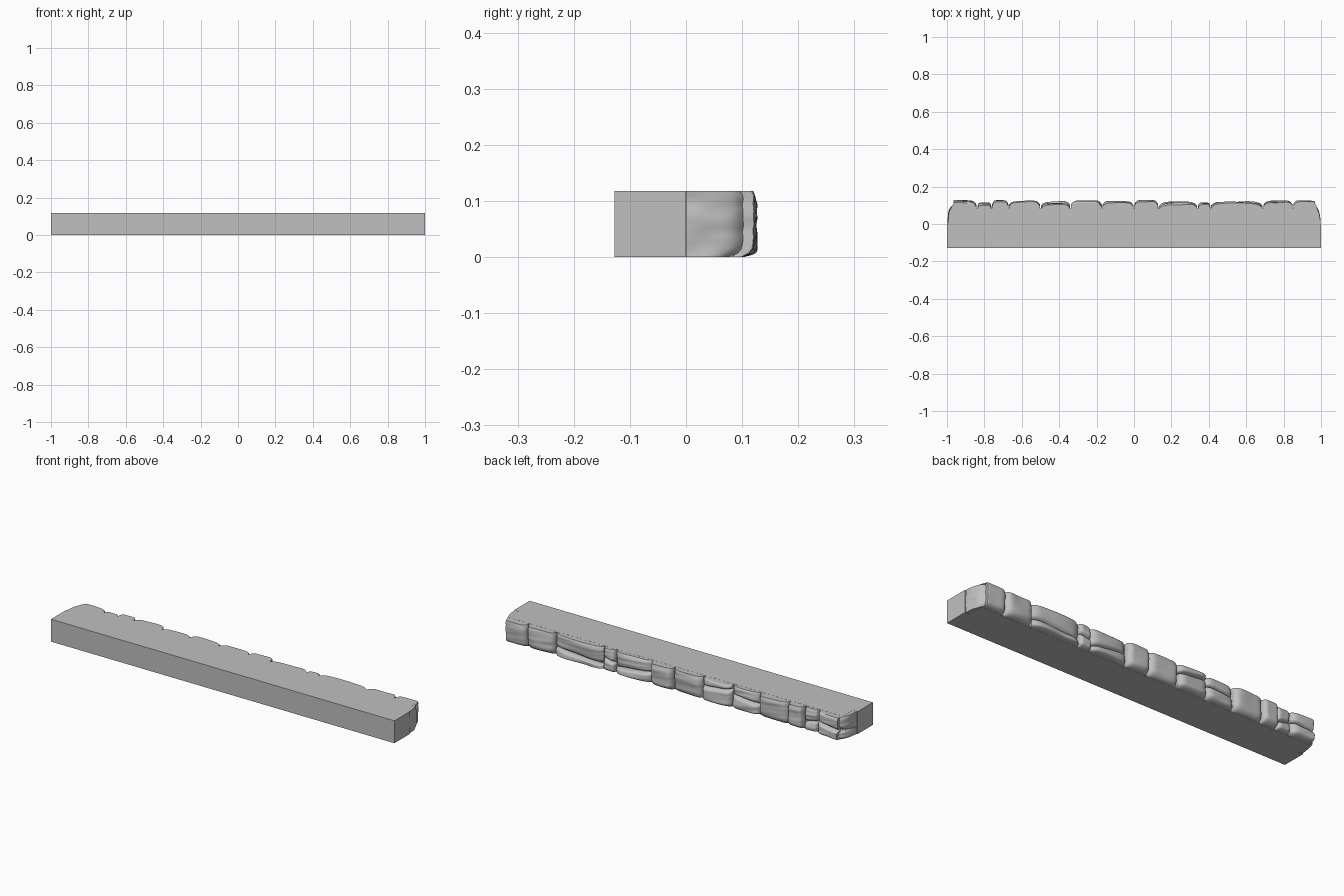
import bpy, bmesh
from mathutils import Vector, noise

if "Cube" in bpy.data.objects:
    bpy.data.objects.remove(bpy.data.objects["Cube"], do_unlink=True)

HEIGHT = 0.118
FRONT = -0.127
SEAT = 0.084      # depth of the flat bed behind the stones
END = 0.972       # bed stops short of the slab ends

stone_grey = bpy.data.materials.new("stone_grey")
stone_grey.use_nodes = True
grey = (0.53, 0.53, 0.53, 1)
stone_grey.diffuse_color = grey
bsdf = stone_grey.node_tree.nodes["Principled BSDF"]
bsdf.inputs["Base Color"].default_value = grey
bsdf.inputs["Roughness"].default_value = 0.9


def add_object(name, bm):
    bmesh.ops.recalc_face_normals(bm, faces=bm.faces)
    mesh = bpy.data.meshes.new(name)
    bm.to_mesh(mesh)
    bm.free()
    mesh.materials.append(stone_grey)
    obj = bpy.data.objects.new(name, mesh)
    bpy.context.collection.objects.link(obj)
    return obj


def slab():
    # Smooth sawn slab, with a narrower bed for the rough stones
    outline = [(-1, FRONT), (1, FRONT), (1, 0), (END, 0), (END, SEAT),
               (-END, SEAT), (-END, 0), (-1, 0)]
    bm = bmesh.new()
    face = bm.faces.new([bm.verts.new((x, y, 0)) for x, y in outline])
    up = bmesh.ops.extrude_face_region(bm, geom=[face])["geom"]
    bmesh.ops.translate(bm, vec=(0, 0, HEIGHT),
                        verts=[v for v in up if isinstance(v, bmesh.types.BMVert)])
    add_object("sawn_slab", bm)


def rough_stone(name, x0, x1, low, high, depth, seed, tilt=0.0):
    """Split-faced stone: flat against the bed, bulging and layered at the back."""
    side = 1 if x1 > 0.99 else -1 if x0 < -0.99 else 0
    start = 0.001 if side else 0.05
    bm = bmesh.new()
    bmesh.ops.create_cube(bm, size=2)
    bmesh.ops.subdivide_edges(bm, edges=bm.edges[:], cuts=15, use_grid_fill=True)
    for vert in bm.verts:
        u, t, w = vert.co
        t = (t + 1) / 2
        # Joints between an upper and a lower stone run at a slant
        z0 = low + (tilt * u if low > 0.01 else 0)
        z1 = high + (tilt * u if high < 0.11 else 0)
        x = x0 + (x1 - x0) * (u + 1) / 2
        z = z0 + (z1 - z0) * (w + 1) / 2
        # Rounded arrises, softer at the foot than at the top
        reach = depth - 0.022 * abs(u) ** 7
        if w < 0:
            reach -= 0.026 * (-w) ** 5
        else:
            reach -= (0.007 if high > 0.11 else 0.02) * w ** 5
        # Broad lumps and thin bedding layers along the length
        lumps = noise.noise(Vector((x * 9, seed * 3.7, z * 14)))
        layers = noise.noise(Vector((x * 5 + seed, seed, z * 60 + x * 6)))
        reach += 0.006 * lumps + 0.004 * layers
        y = start + (reach - start) * t
        # Dressed ends taper towards the back and are rough too
        if side and u * side > 0:
            rough = noise.noise(Vector((y * 18, seed * 2.3, z * 35)))
            x -= side * abs(u) ** 3 * (0.004 + 0.016 * t ** 2 + 0.018 * t ** 8
                                       + 0.004 * rough)
        vert.co = (x, min(y, 0.127), z)
    obj = add_object(name, bm)
    bpy.ops.object.select_all(action='DESELECT')
    obj.select_set(True)
    bpy.context.view_layer.objects.active = obj
    bpy.ops.object.shade_smooth_by_angle(angle=0.7)


slab()

# Course of stones: left joint, right joint, depth, joint height (0 = one stone), slant
course = [
    (-1.0, -0.84, 0.127, 0.055, 0.012),
    (-0.84, -0.76, 0.115, 0.05, -0.008),
    (-0.76, -0.67, 0.126, 0, 0),
    (-0.67, -0.50, 0.123, 0, 0),
    (-0.50, -0.34, 0.118, 0.065, 0.008),
    (-0.34, -0.17, 0.126, 0.085, -0.01),
    (-0.17, 0.0, 0.121, 0, 0),
    (0.0, 0.13, 0.126, 0, 0),
    (0.13, 0.34, 0.118, 0.045, -0.012),
    (0.34, 0.41, 0.116, 0.06, 0.01),
    (0.41, 0.69, 0.121, 0.035, 0.01),
    (0.69, 0.85, 0.122, 0, 0),
    (0.85, 1.0, 0.127, 0, 0),
]
TOP = HEIGHT - 0.0004
GAP = 0.002
for i, (x0, x1, depth, joint, slant) in enumerate(course):
    a = x0 if i == 0 else x0 + GAP
    b = x1 if i == len(course) - 1 else x1 - GAP
    if joint:
        rough_stone(f"lower_stone_{i}", a, b, 0.0004, joint - 0.001, depth, i, slant)
        rough_stone(f"upper_stone_{i}", a, b, joint + 0.001, TOP, depth - 0.006, i + 20, slant)
    else:
        rough_stone(f"stone_{i}", a, b, 0.0004, TOP, depth, i)
